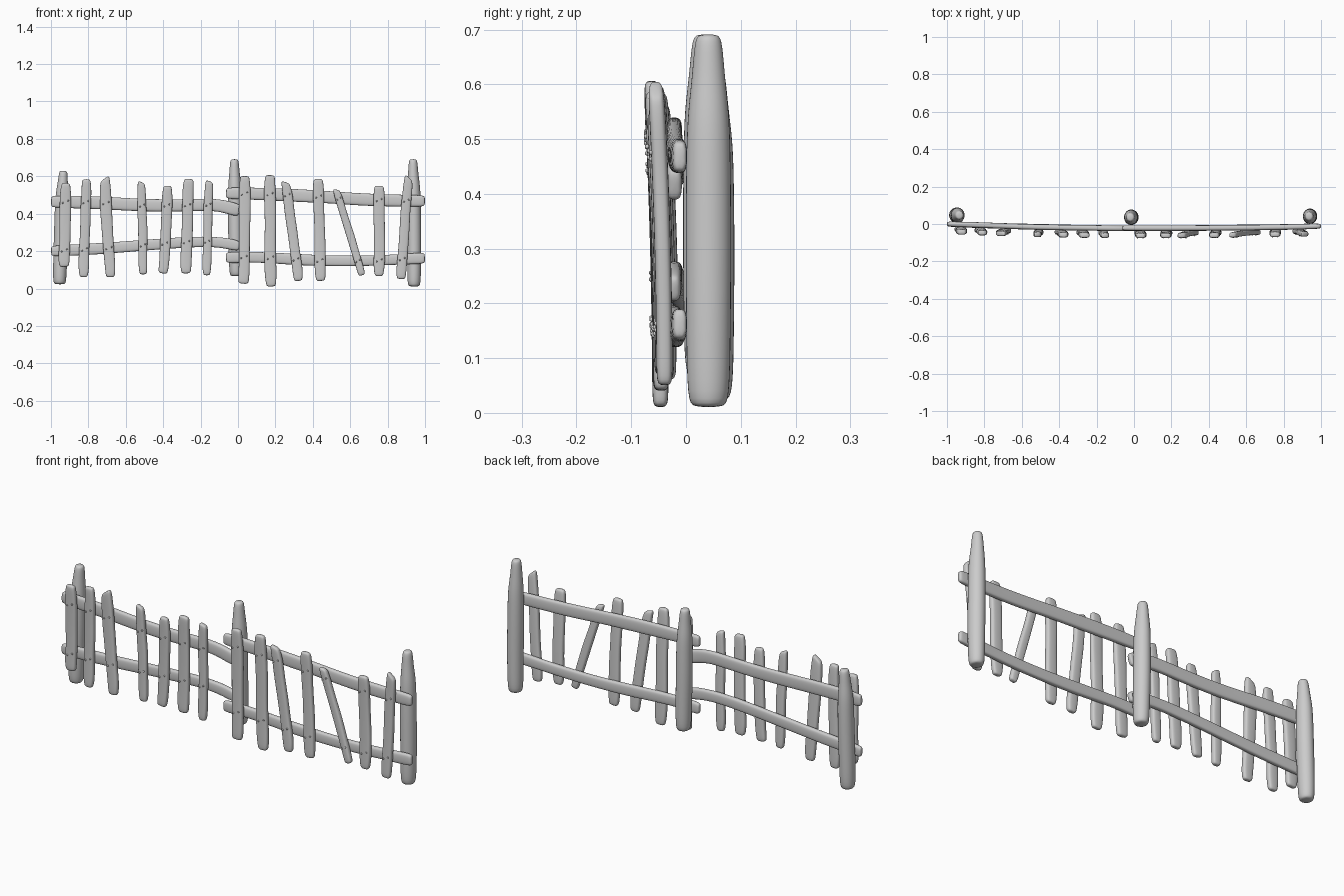
import bpy, bmesh, math, random
from mathutils import Vector

random.seed(4)
if "Cube" in bpy.data.objects:
    bpy.data.objects.remove(bpy.data.objects["Cube"])

wood = bpy.data.materials.new("pale grey wood")
wood.use_nodes = True
GREY = (0.6, 0.6, 0.6, 1)
wood.diffuse_color = GREY
wood.node_tree.nodes["Principled BSDF"].inputs["Base Color"].default_value = GREY

BOARD = [(1, .55), (.7, 1), (-.7, 1), (-1, .55), (-1, -.55), (-.7, -1), (.7, -1), (1, -.55)]
ROUND = [(1.06 * math.cos(a * math.pi / 4), 1.06 * math.sin(a * math.pi / 4)) for a in range(8)]


def timber(name, stations, section, slant=0.0, levels=2):
    """Sweep a section along stations (x, y, z, half width, half depth)."""
    bm = bmesh.new()
    pts = [Vector(s[:3]) for s in stations]
    # soften both ends with an extra, smaller ring
    rings = []
    for i, (p, s) in enumerate(zip(pts, stations)):
        t = (pts[min(i + 1, len(pts) - 1)] - pts[max(i - 1, 0)]).normalized()
        u = Vector((t.z, 0, -t.x)).normalized()
        inset = .012
        if i == 0:
            rings.append((p, u, t, s[3] * .75, s[4] * .7, 0))
            p = p + t * inset
        last = i == len(pts) - 1
        rings.append((p - t * inset if last else p, u, t, s[3], s[4], slant if last else 0))
        if last:
            rings.append((p, u, t, s[3] * .75, s[4] * .7, slant))
    loops = []
    for p, u, t, hw, hd, sl in rings:
        loops.append([bm.verts.new(p + u * a * hw * 1.05 + Vector((0, b * hd * 1.08, 0)) + t * a * sl)
                      for a, b in section])
    n = len(section)
    for lo, hi in zip(loops, loops[1:]):
        for k in range(n):
            bm.faces.new((lo[k], lo[(k + 1) % n], hi[(k + 1) % n], hi[k]))
    bm.faces.new(loops[0][::-1])
    bm.faces.new(loops[-1])
    bmesh.ops.recalc_face_normals(bm, faces=bm.faces)
    for f in bm.faces:
        f.smooth = True
    mesh = bpy.data.meshes.new(name)
    bm.to_mesh(mesh)
    bm.free()
    mesh.materials.append(wood)
    ob = bpy.data.objects.new(name, mesh)
    bpy.context.collection.objects.link(ob)
    sub = ob.modifiers.new("soften", 'SUBSURF')
    sub.levels = sub.render_levels = levels
    return ob


def wob(a):
    return random.uniform(-a, a)


def rail_y(x):
    # rails bow slightly towards the front in the middle
    return -.022 + .022 * x * x if x < 0 else -.022 + .01 * x * x


# Posts: bottom x, top x, centre y, bottom z, top z, radius
for name, x0, x1, y, z0, z1, r in [
        ("left_end_post", -.953, -.935, .047, .022, .63, .037),
        ("middle_post", -.012, -.018, .036, .065, .692, .037),
        ("right_end_post", .942, .937, .041, .01, .692, .037)]:
    st = []
    for f, w in [(0, .95), (.2, 1), (.45, 1.03), (.65, 1), (.78, .95), (.88, .74), (1, .62)]:
        st.append((x0 + (x1 - x0) * f + wob(.002), y, z0 + (z1 - z0) * f, r * w, r * w * 1.06))
    timber(name, st, ROUND)

# Rails: (x, z) along each one, half height
RAILS = {
    "right_side_upper_rail": ([(-1, .465), (-.74, .46), (-.5, .443), (-.25, .445), (-.12, .45), (-.04, .43), (.01, .415)], .031),
    "right_side_lower_rail": ([(-1, .2), (-.74, .212), (-.5, .232), (-.25, .25), (-.12, .25), (-.04, .238), (.01, .225)], .027),
    "left_side_upper_rail": ([(-.065, .51), (.1, .507), (.27, .5), (.5, .488), (.66, .475), (.85, .47), (1, .468)], .031),
    "left_side_lower_rail": ([(-.065, .165), (.1, .17), (.3, .155), (.5, .147), (.7, .148), (.85, .155), (1, .163)], .028)}
for name, (pts, h) in RAILS.items():
    timber(name, [(x, rail_y(x) + wob(.002), z, h * (1 + wob(.08)), .014) for x, z in pts], BOARD)


def rail_z(pts, x):
    for (xa, za), (xb, zb) in zip(pts, pts[1:]):
        if xa <= x <= xb:
            return za + (zb - za) * (x - xa) / (xb - xa)


# Pickets: top x, top z, bottom x, bottom z, half width, slanted top
PICKETS = [
    (-.92, .565, -.93, .115, .028, 0), (-.81, .585, -.825, .06, .027, 0),
    (-.715, .59, -.68, .06, .029, .014), (-.515, .57, -.505, .075, .023, -.008),
    (-.375, .55, -.4, .08, .027, 0), (-.265, .587, -.28, .08, .028, 0),
    (-.155, .575, -.17, .07, .023, -.005), (.035, .602, .03, .025, .03, 0),
    (.17, .607, .175, .01, .03, 0), (.255, .57, .325, .04, .026, -.01),
    (.43, .587, .44, .04, .028, 0), (.525, .53, .665, .07, .02, -.008),
    (.755, .55, .755, .065, .028, 0), (.91, .595, .87, .05, .026, -.014)]
nails = bmesh.new()
for i, (xt, zt, xb, zb, w, slant) in enumerate(PICKETS):
    mid = rail_y((xt + xb) / 2) - .027
    st = []
    for f in (0, .12, .3, .5, .7, .86, 1):
        taper = (.88 if f in (0, 1) else 1) * (1 + wob(.07))
        st.append((xb + (xt - xb) * f + wob(.003), mid + .002 - .016 * f * f,
                   zb + (zt - zb) * f, w * taper, .014))
    timber("picket_%d" % (i + 1), st, BOARD, slant)
    # a pair of nail heads where the picket crosses each rail
    side = "right" if xt < 0 else "left"
    for level in ("upper", "lower"):
        z = rail_z(RAILS["%s_side_%s_rail" % (side, level)][0], (xt + xb) / 2)
        f = (z - zb) / (zt - zb)
        for d in (-1, 1):
            c = Vector((xb + (xt - xb) * f + d * w * .5, mid - .0125 - .016 * f * f,
                        z + d * .006))
            new = bmesh.ops.create_icosphere(nails, subdivisions=1, radius=.005)
            bmesh.ops.translate(nails, verts=new["verts"], vec=c)
for face in nails.faces:
    face.smooth = True
nail_mesh = bpy.data.meshes.new("nail_heads")
nails.to_mesh(nail_mesh)
nails.free()
nail_mesh.materials.append(wood)
bpy.context.collection.objects.link(bpy.data.objects.new("nail_heads", nail_mesh))
